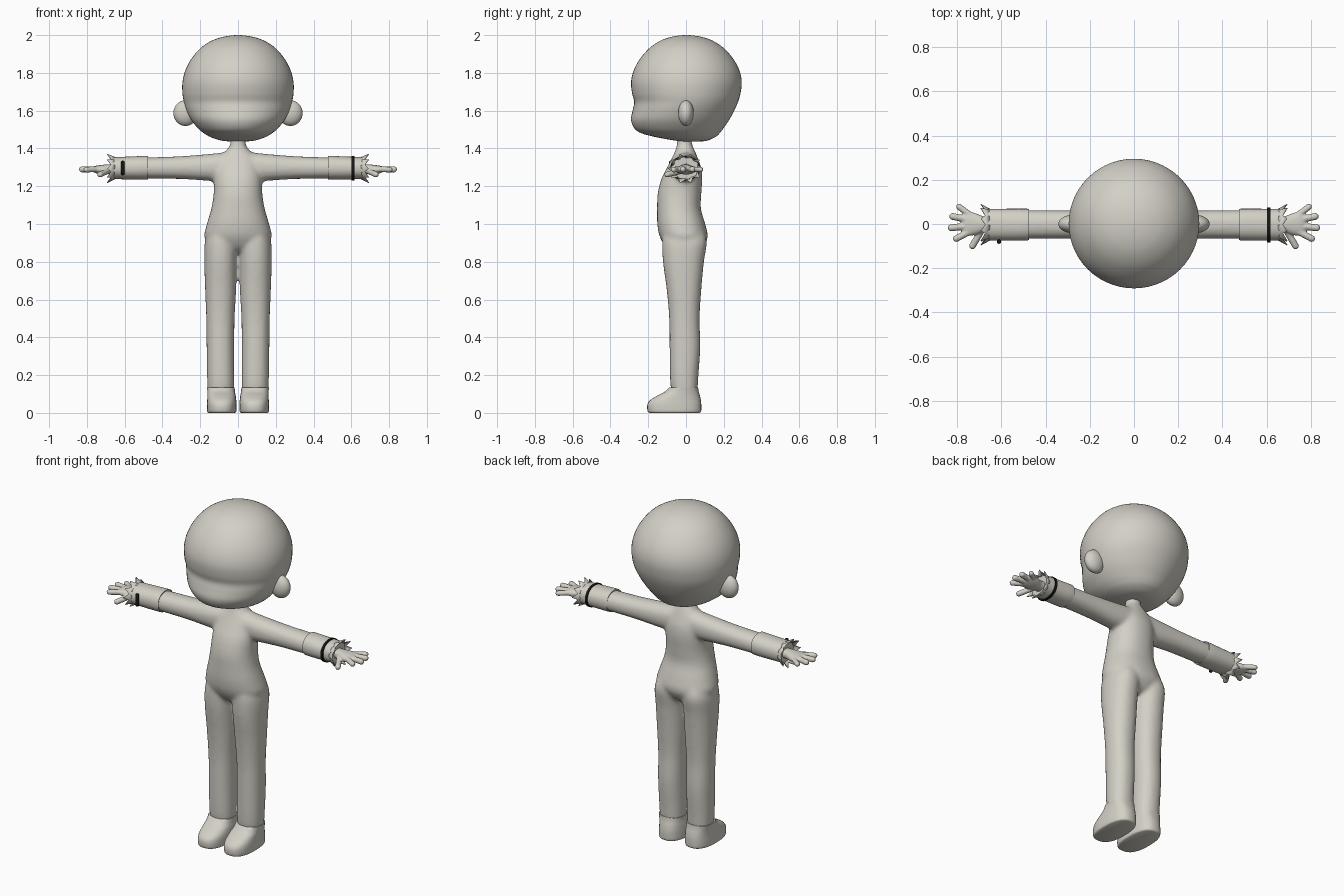
import bpy, bmesh, math
from mathutils import Vector

if "Cube" in bpy.data.objects:
    bpy.data.objects.remove(bpy.data.objects["Cube"])


def material(name, color):
    m = bpy.data.materials.new(name)
    m.diffuse_color = (*color, 1)
    m.use_nodes = True
    m.node_tree.nodes["Principled BSDF"].inputs["Base Color"].default_value = m.diffuse_color
    return m


CLAY = material("warm_grey", (0.65, 0.63, 0.565))
BLACK = material("black", (0.008, 0.008, 0.008))


def add(name, bm, mat=CLAY, angle=60):
    bmesh.ops.recalc_face_normals(bm, faces=bm.faces)
    me = bpy.data.meshes.new(name)
    bm.to_mesh(me)
    bm.free()
    ob = bpy.data.objects.new(name, me)
    bpy.context.collection.objects.link(ob)
    me.materials.append(mat)
    select(ob)
    bpy.ops.object.shade_smooth_by_angle(angle=math.radians(angle))
    return ob


def select(*obs):
    bpy.ops.object.select_all(action='DESELECT')
    for o in obs:
        o.select_set(True)
    bpy.context.view_layer.objects.active = obs[0]


def spline(rows, steps):
    """Catmull-Rom interpolation through section rows."""
    out = []
    for i in range(len(rows) - 1):
        a, b = rows[max(i - 1, 0)], rows[i]
        c, d = rows[i + 1], rows[min(i + 2, len(rows) - 1)]
        for s in range(steps):
            t = s / steps
            out.append([0.5 * (2 * q + (r - p) * t + (2 * p - 5 * q + 4 * r - w) * t * t
                               + (3 * q - p - 3 * r + w) * t ** 3)
                        for p, q, r, w in zip(a, b, c, d)])
    return out + [list(rows[-1])]


def loft(name, rows, axis='z', n=36, power=2.2, steps=4, mat=CLAY):
    """Rows: position, low and high of the first cross axis, low and high of y."""
    bm = bmesh.new()
    rings = []
    for p, a0, a1, y0, y1 in spline(rows, steps):
        ring = []
        for k in range(n):
            c, s = math.cos(2 * math.pi * k / n), math.sin(2 * math.pi * k / n)
            u = math.copysign(abs(c) ** (2 / power), c)
            v = math.copysign(abs(s) ** (2 / power), s)
            a = (a0 + a1) / 2 + u * (a1 - a0) / 2
            y = (y0 + y1) / 2 + v * (y1 - y0) / 2
            ring.append(bm.verts.new((a, y, p) if axis == 'z' else (p, y, a)))
        rings.append(ring)
    for r, q in zip(rings, rings[1:]):
        for k in range(n):
            bm.faces.new((r[k], r[(k + 1) % n], q[(k + 1) % n], q[k]))
    bm.faces.new(rings[0])
    bm.faces.new(rings[-1])
    return add(name, bm, mat)


def capsule(name, p0, p1, r, mat=CLAY):
    p0, p1 = Vector(p0), Vector(p1)
    d = p1 - p0
    bm = bmesh.new()
    bmesh.ops.create_uvsphere(bm, u_segments=16, v_segments=9, radius=r)
    rot = d.to_track_quat('Z', 'Y')
    for v in bm.verts:
        if v.co.z > 0:
            v.co.z += d.length
        v.co = rot @ v.co + p0
    return add(name, bm, mat)


def mirror(ob):
    m = ob.modifiers.new("mirror", 'MIRROR')
    m.use_mirror_merge = False
    select(ob)
    bpy.ops.object.convert(target='MESH')
    return ob


def fuse(obs, voxel, smooth):
    """Join overlapping parts into one blended skin."""
    select(*obs)
    bpy.ops.object.join()
    ob = obs[0]
    m = ob.modifiers.new("remesh", 'REMESH')
    m.mode, m.voxel_size, m.use_smooth_shade = 'VOXEL', voxel, True
    m = ob.modifiers.new("smooth", 'SMOOTH')
    m.factor, m.iterations = 0.5, smooth
    select(ob)
    bpy.ops.object.convert(target='MESH')
    return ob


def sym(rows):
    return [(z, -rx, rx, y0, y1) for z, rx, y0, y1 in rows]


def offset(rows):
    return [(z, cx - rx, cx + rx, y0, y1) for z, cx, rx, y0, y1 in rows]


# Head with brow, face hollow and slanted jaw
loft("head", sym([
    (1.436, .03, -.01, .07), (1.442, .09, -.06, .115), (1.46, .145, -.16, .155),
    (1.48, .18, -.235, .178), (1.505, .21, -.272, .197), (1.55, .247, -.291, .228),
    (1.60, .272, -.283, .255), (1.645, .286, -.274, .275), (1.69, .294, -.285, .288),
    (1.75, .294, -.291, .295), (1.81, .28, -.278, .284), (1.87, .25, -.247, .253),
    (1.93, .2, -.195, .202), (1.97, .14, -.136, .142), (1.99, .082, -.08, .085),
    (1.998, .035, -.033, .037), (2.0, .005, -.003, .007)]), n=56, power=2)

# Ears
bm = bmesh.new()
bmesh.ops.create_uvsphere(bm, u_segments=28, v_segments=18, radius=1)
for v in bm.verts:
    v.co = (.278 + .064 * v.co.x, .041 * v.co.y, 1.587 + .068 * v.co.z)
mirror(add("ears", bm))

# Torso, neck, arms and legs fused into one body
torso = loft("body", sym([
    (.845, .06, -.05, .05), (.87, .14, -.1, .085), (.93, .178, -.138, .115),
    (1.0, .165, -.152, .102), (1.08, .142, -.153, .079), (1.16, .129, -.15, .081),
    (1.24, .127, -.13, .086), (1.3, .12, -.1, .08), (1.35, .105, -.074, .062),
    (1.39, .062, -.056, .046), (1.42, .042, -.049, .033), (1.47, .04, -.045, .03)]))
legs = mirror(loft("legs", offset([
    (.06, .09, .066, -.06, .055), (.13, .091, .07, -.08, .062), (.2, .092, .072, -.085, .066),
    (.35, .093, .073, -.087, .076), (.5, .093, .075, -.089, .072), (.65, .092, .082, -.102, .081),
    (.8, .092, .086, -.122, .095), (.9, .09, .086, -.126, .11), (.96, .085, .07, -.12, .095)])))
arms = mirror(loft("arms", [
    (.03, 1.23, 1.385, -.07, .062), (.13, 1.228, 1.373, -.07, .062),
    (.3, 1.238, 1.359, -.066, .061), (.48, 1.241, 1.352, -.066, .062),
    (.58, 1.245, 1.348, -.064, .06)], axis='x'))
fuse([torso, legs, arms], .011, 6)

# Shoes
mirror(loft("shoes", offset([
    (0, .086, .07, -.192, .07), (.008, .086, .077, -.203, .08), (.04, .086, .078, -.205, .081),
    (.065, .086, .077, -.192, .079), (.09, .087, .075, -.155, .074),
    (.112, .089, .073, -.113, .068), (.135, .091, .073, -.088, .064)]), power=2.5))

# Sleeve cuffs
mirror(loft("cuffs", [
    (.48, 1.238, 1.359, -.072, .067), (.482, 1.236, 1.361, -.074, .069),
    (.57, 1.236, 1.357, -.075, .069), (.66, 1.238, 1.354, -.074, .068)], axis='x', steps=2))

# Jagged frills at the cuff ends
bm = bmesh.new()
N = 20
inner, outer = [], []
for k in range(N):
    a = 2 * math.pi * k / N
    tip = k % 2 == 0
    ry, rz, x = (.094, .082, .692) if tip else (.07, .06, .672)
    inner.append(bm.verts.new((.648, -.003 + .07 * math.cos(a), 1.296 + .057 * math.sin(a))))
    outer.append(bm.verts.new((x, -.003 + ry * math.cos(a), 1.294 + rz * math.sin(a))))
for k in range(N):
    j = (k + 1) % N
    bm.faces.new((inner[k], inner[j], outer[j], outer[k]))
frill = add("frills", bm)
frill.modifiers.new("thickness", 'SOLIDIFY').thickness = .004
mirror(frill)

# Hands: palm, four fingers and thumb
parts = [loft("hands", [
    (.64, 1.262, 1.318, -.036, .034), (.68, 1.264, 1.316, -.038, .035),
    (.72, 1.262, 1.313, -.05, .05), (.755, 1.27, 1.308, -.053, .056),
    (.775, 1.28, 1.3, -.042, .045)], axis='x', n=24)]
for p, q, r in [((.735, .036, 1.29), (.79, .077, 1.288), .0145),
                ((.75, .02, 1.29), (.819, .034, 1.289), .016),
                ((.75, -.01, 1.29), (.826, -.017, 1.289), .016),
                ((.745, -.035, 1.29), (.803, -.066, 1.288), .0155),
                ((.69, -.03, 1.28), (.73, -.099, 1.262), .0155)]:
    parts.append(capsule("finger", p, q, r))
mirror(fuse(parts, .0045, 2))

# Black wrist band on one arm, small black fastening on the other
loft("wrist_band", [(.602, 1.231, 1.36, -.083, .074), (.616, 1.231, 1.36, -.083, .074)],
     axis='x', steps=1, mat=BLACK)
capsule("cuff_fastening", (-.61, -.08, 1.268), (-.61, -.08, 1.326), .01, BLACK)
